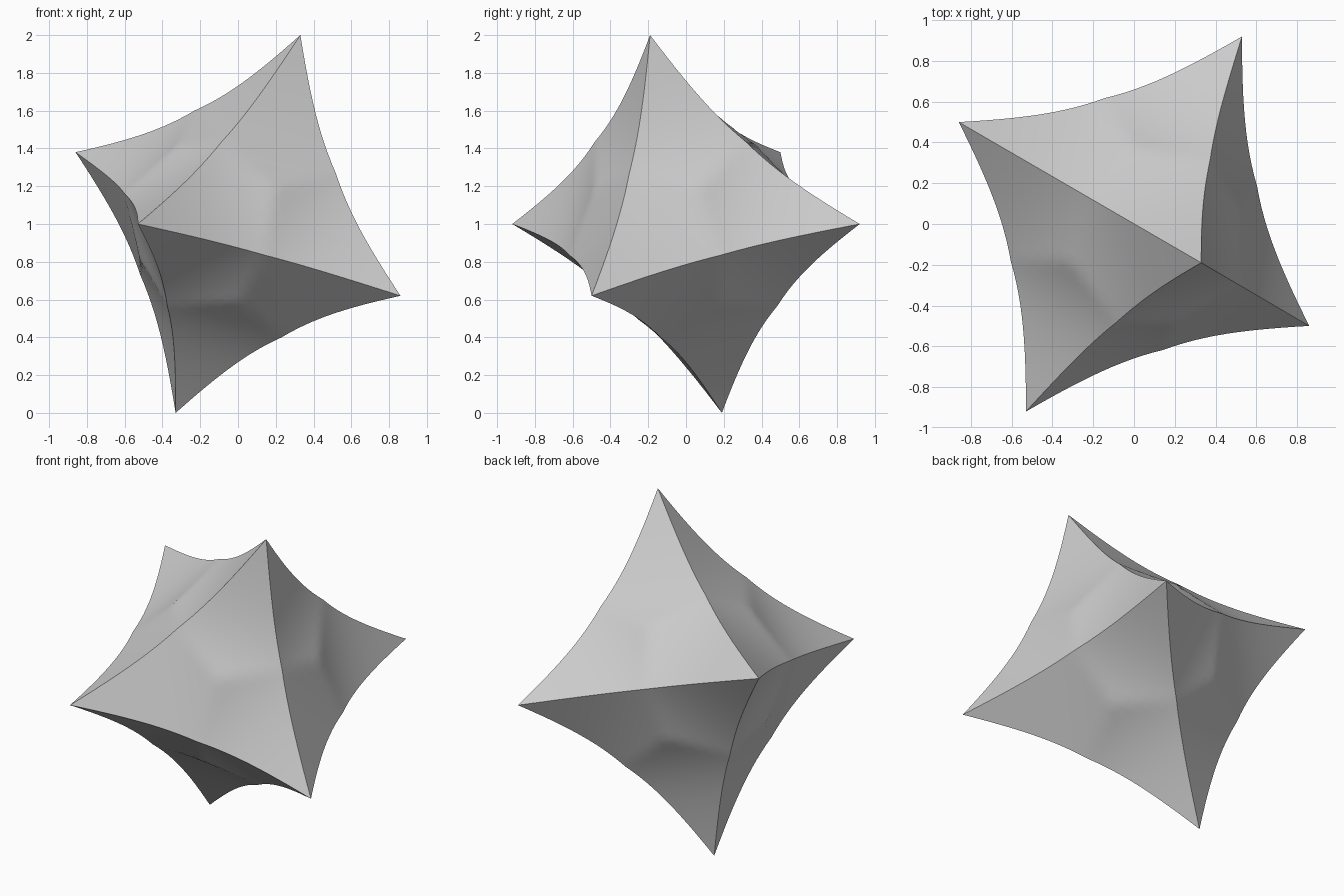
import bpy
import bmesh
from mathutils import Vector, Matrix

# Remove the default object
cube = bpy.data.objects.get("Cube")
if cube:
    bpy.data.objects.remove(cube, do_unlink=True)

# Plain grey material
grey = bpy.data.materials.new("light_grey")
grey.use_nodes = True
colour = (0.6, 0.6, 0.6, 1.0)
grey.diffuse_color = colour
grey.node_tree.nodes["Principled BSDF"].inputs["Base Color"].default_value = colour

# Three perpendicular spike axes, tilted, measured from the centre
axes = [Vector((0.33, -0.19, 1.0)),
        Vector((0.86, -0.50, -0.38)),
        Vector((0.53, 0.92, 0.0))]
tilt = Matrix(axes).transposed()

# Octahedron with finely divided faces
bm = bmesh.new()
for i in range(3):
    for side in (-1, 1):
        tip = Vector((0, 0, 0))
        tip[i] = side
        bm.verts.new(tip)
bmesh.ops.convex_hull(bm, input=bm.verts[:])
bmesh.ops.subdivide_edges(bm, edges=bm.edges[:], cuts=23, use_grid_fill=True)

# Pull faces and edges inward, leaving the six tips in place
for v in bm.verts:
    t = 1 - max(abs(c) for c in v.co)
    pinch = 1 - 0.62 * t + 0.72 * t * t
    v.co = tilt @ (v.co * pinch) + Vector((0, 0, 1))
bmesh.ops.recalc_face_normals(bm, faces=bm.faces[:])

mesh = bpy.data.meshes.new("concave_octahedron")
bm.to_mesh(mesh)
bm.free()
mesh.materials.append(grey)
body = bpy.data.objects.new("concave_octahedron", mesh)
bpy.context.collection.objects.link(body)

# Smooth faces, crisp ridges
bpy.ops.object.select_all(action="DESELECT")
body.select_set(True)
bpy.context.view_layer.objects.active = body
bpy.ops.object.shade_smooth_by_angle(angle=0.5)
